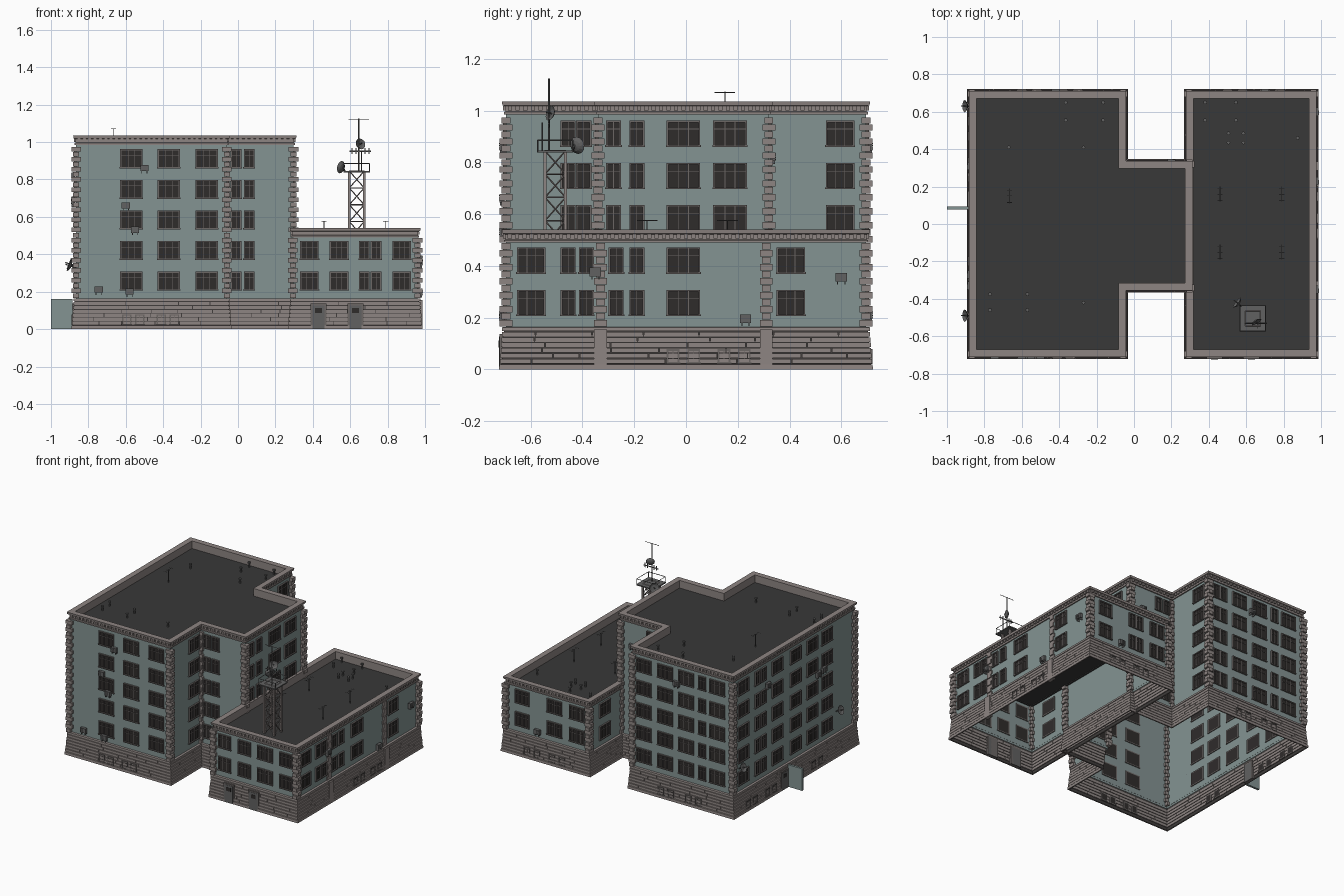
import bpy, bmesh, random
from mathutils import Matrix, Vector

if "Cube" in bpy.data.objects:
    bpy.data.objects.remove(bpy.data.objects["Cube"])

random.seed(4)
COL = {"teal": (.23, .295, .29), "stone": (.27, .235, .225), "roof": (.04, .04, .04),
       "glass": (.028, .025, .024), "frame": (.15, .135, .13), "metal": (.12, .12, .12), "joint": (.05, .045, .043)}
MATS, PARTS = {}, {}
for k, c in COL.items():
    MATS[k] = bpy.data.materials.new(k)
    MATS[k].diffuse_color = (*c, 1)


def part(name, mat):
    return PARTS.setdefault(name, (bmesh.new(), mat))[0]


def cuboid(bm, lo, hi):
    lo, hi = Vector(lo), Vector(hi)
    bmesh.ops.create_cube(bm, size=1, matrix=Matrix.Translation((lo + hi) / 2) @ Matrix.Diagonal((*(hi - lo), 1)))


def fbox(bm, f, u0, u1, z0, z1, d0, d1):
    """Box on a wall face f=(axis, sign, plane): u along wall, d outwards."""
    a, b = sorted((f[2] + f[1] * d0, f[2] + f[1] * d1))
    if f[0] == "y":
        cuboid(bm, (u0, a, z0), (u1, b, z1))
    else:
        cuboid(bm, (a, u0, z0), (b, u1, z1))


def rod(bm, a, b, r, seg=6):
    a, b = Vector(a), Vector(b)
    m = Matrix.Translation((a + b) / 2) @ (b - a).to_track_quat('Z', 'Y').to_matrix().to_4x4()
    bmesh.ops.create_cone(bm, cap_ends=True, segments=seg, radius1=r, radius2=r, depth=(b - a).length, matrix=m)


def dish(bm, c, direction, r):
    """Shallow bowl opening towards direction, with a feed rod."""
    c, d = Vector(c), Vector(direction).normalized()
    m = Matrix.Translation(c) @ d.to_track_quat('Z', 'Y').to_matrix().to_4x4()
    rings = []
    for k, z in ((.2, -.45), (.6, -.33), (1, 0), (.55, -.24)):
        rings.append(bmesh.ops.create_circle(bm, segments=12, radius=r * k, matrix=m @ Matrix.Translation((0, 0, z * r)))["verts"])
    for p, q in zip(rings, rings[1:]):
        for i in range(12):
            bm.faces.new((p[i], p[(i + 1) % 12], q[(i + 1) % 12], q[i]))
    bm.faces.new(rings[0][::-1])
    bm.faces.new(rings[3])
    rod(bm, c - d * r * .3, c + d * r * .6, .003)


def offset(poly, o):
    """Mitred offset of a right-angled counter-clockwise outline."""
    out = []
    for i, p in enumerate(poly):
        p = Vector(p)
        e = [(p - Vector(poly[i - 1])).normalized(), (Vector(poly[(i + 1) % len(poly)]) - p).normalized()]
        out.append(p + o * sum((Vector((t.y, -t.x)) for t in e), Vector((0, 0))))
    return out


def ring(bm, poly, profile):
    """Skin an (offset, z) profile around an outline."""
    n = len(poly)
    loops = [[bm.verts.new((p.x, p.y, z)) for p in offset(poly, o)] for o, z in profile]
    for a, b in zip(loops, loops[1:]):
        for i in range(n):
            j = (i + 1) % n
            bm.faces.new((a[i], a[j], b[j], b[i]))
    return loops


def edges(poly, o=0):
    pts = offset(poly, o)
    for i, p in enumerate(pts):
        q = pts[(i + 1) % len(pts)]
        if abs(p.y - q.y) < 1e-5:
            yield ("y", -1 if q.x > p.x else 1, p.y), min(p.x, q.x), max(p.x, q.x)
        else:
            yield ("x", 1 if q.y > p.y else -1, p.x), min(p.y, q.y), max(p.y, q.y)


TALL = [(-.865, -.695), (-.06, -.695), (-.06, -.34), (.297, -.34), (.297, .32), (-.06, .32), (-.06, .695), (-.865, .695)]
LOW = [(.293, -.695), (.96, -.695), (.96, .695), (.293, .695)]


def quoin(bm, x, y, z0, z1, ax=1, ay=1):
    z, k = z0, 0
    while z < z1 - .01:
        s = .026 if k % 2 else .016
        t = .017 if k % 2 else .025
        cuboid(bm, (x - s * ax, y - t * ay, z), (x + s * ax, y + t * ay, min(z + .024, z1)))
        z, k = z + .027, k + 1


def shell(poly, name, top):
    # walls, flat roof, parapet with moulded cornice and dentils
    ring(part(name + "_walls", "teal"), poly, [(0, .15), (0, top - .04)])
    roof = part(name + "_roof", "roof")
    roof.faces.new([roof.verts.new((p.x, p.y, top - .055)) for p in offset(poly, -.01)])
    cor = part(name + "_cornice", "stone")
    ring(cor, poly, [(0, top - .05), (.008, top - .05), (.008, top - .041), (.003, top - .038), (.003, top - .018),
                     (.014, top - .015), (.016, top), (-.024, top), (-.024, top - .056)])
    for f, a, b in edges(poly):
        n = int((b - a) / .028)
        for i in range(n):
            u = a + (i + .5) * (b - a) / n
            fbox(cor, f, u - .008, u + .008, top - .034, top - .017, 0, .011)
    # battered stone base with coursed blocks over dark joints
    ring(part(name + "_base_backing", "joint"), poly, [(.019, 0), (.008, .158), (0, .158)])
    blocks = part(name + "_base_blocks", "stone")
    ring(blocks, poly, [(.018, 0), (.027, 0), (.026, .019), (.016, .021)])
    ring(blocks, poly, [(.009, .149), (.016, .149), (.015, .163), (-.001, .165)])
    for c in range(6):
        z, o = .023 + c * .021, .0235 - c * .0016
        for f, a, b in edges(poly, o):
            u = a
            while u < b - .005:
                v = min(b, u + random.uniform(.1, .3))
                v = b if b - v < .06 else v
                fbox(blocks, f, u, v - (.004 if v < b else 0), z, z + .0175, -.009, 0)
                u = v
    q = part(name + "_quoins", "stone")
    for x, y in poly:
        quoin(q, x, y, .167, top - .052)


shell(TALL, "tall_block", 1.035)
shell(LOW, "low_block", .54)
# intermediate quoin strips and base piers on the low east wall
for y in (-.33, .31):
    quoin(part("low_block_quoins", "stone"), .96, y, .167, .488, .4, 1)
    fbox(part("base_piers", "stone"), ("x", 1, .96), y - .025, y + .025, 0, .155, 0, .026)

frames, glass = part("window_frames", "frame"), part("window_glass", "glass")


def window(f, u, z, w, h=.088, d=0., bars=1):
    a, b, c, e, t = u - w / 2, u + w / 2, z - h / 2, z + h / 2, .007
    fbox(glass, f, a, b, c, e, d - .006, d + .003)
    for u0, u1, z0, z1 in ((a - t, a, c, e), (b, b + t, c, e), (a - t, b + t, e, e + t), (a - t - .003, b + t + .003, c - t, c)):
        fbox(frames, f, u0, u1, z0, z1, d - .006, d + .011)
    n = 3 if w > .07 else 2
    for i in range(1, n):
        m = a + w * i / n
        fbox(frames, f, m - .0013, m + .0013, c, e, d, d + .006)
    if bars:
        fbox(frames, f, a, b, z + .017, z + .0195, d, d + .006)


FRONT, BACK, WEST = ("y", -1, -.695), ("y", 1, .695), ("x", -1, -.865)
EAST, LOWEAST, LOWWEST = ("x", 1, -.06), ("x", 1, .96), ("x", -1, .293)
NECK_S, NECK_N, NECK_E = ("y", -1, -.34), ("y", 1, .32), ("x", 1, .297)
ROWS = [.257 + .1635 * i for i in range(5)]
W, N = .106, .044      # wide and narrow windows
LAYOUT = [
    (FRONT, ROWS, W, (-.57, -.37, -.168)), (NECK_S, ROWS, N, (-.01, .06)), (NECK_N, ROWS, N, (-.01, .06)),
    (NECK_E, ROWS[2:], N, (-.28, -.19)), (NECK_E, ROWS[2:], W + .01, (-.01, .17)),
    (EAST, ROWS, N, (-.455, -.395)), (EAST, ROWS, W - .01, (.595,)),
    (BACK, ROWS, W, (-.32, -.49, -.74)), (BACK, ROWS, N, (-.18, -.12, -.62)),
    (WEST, ROWS, W, (.58, .19, -.02, -.21, -.38)), (WEST, ROWS, N, (.42, .35)),
    (FRONT, ROWS[:2], .085, (.382, .54, .875)), (FRONT, ROWS[:2], N, (.675, .738)),
    (LOWEAST, ROWS[:2], W - .01, (-.598, .405)), (LOWEAST, ROWS[:2], N, (-.455, -.385, -.27, -.19)),
    (LOWEAST, ROWS[:2], W + .01, (-.01,)),
    (BACK, ROWS[:2], W - .01, (.83,)), (BACK, ROWS[:2], N, (.6, .54, .42, .36)), (LOWWEST, ROWS[:2], W, (-.52, .52))]
for f, rows, w, us in LAYOUT:
    for z in rows:
        for u in us:
            window(f, u, z, w)
# small basement windows
for f, us in ((FRONT, (-.595, -.525, -.41, -.34)), (LOWEAST, (-.05, .03, .147, .225)), (BACK, (-.3, -.38, -.52, -.6)),
              (BACK, (.5, .58, .7, .78)), (WEST, (.55, .47, .33, .25, -.2, -.28))):
    for u in us:
        window(f, u, .05, .036, .044, .015, 0)
# entrance doors, open door leaf
doors = part("doors", "frame")
for f, u in ((FRONT, .43), (FRONT, .628), (WEST, .135)):
    fbox(doors, f, u - .042, u + .042, 0, .137, 0, .026)
    fbox(part("door_leaves", "metal"), f, u - .033, u + .033, 0, .127, 0, .0275)
    fbox(glass, f, u - .018, u + .018, .085, .112, .02, .029)
cuboid(part("open_door_leaf", "teal"), (-1, .077, 0), (-.885, .093, .16))

# air conditioners on brackets
ac = part("air_conditioners", "metal")
for f, u, z in [(FRONT, -.745, .21), (FRONT, -.58, .2), (FRONT, -.6, .66), (FRONT, -.55, .53), (FRONT, -.5, .86),
                (LOWEAST, -.35, .375), (LOWEAST, .6, .355), (LOWEAST, .23, .195), (NECK_N, .2, .82), (WEST, .31, .82),
                (WEST, -.27, .68), (WEST, -.33, .69), (BACK, .7, .21), (BACK, -.42, .86)]:
    fbox(ac, f, u - .022, u + .022, z - .015, z + .018, .006, .026)
    for s in (-.014, .014):
        fbox(ac, f, u + s - .002, u + s + .002, z - .027, z - .014, 0, .024)
    for i in range(4):
        fbox(ac, f, u - .018, u + .006, z - .01 + i * .007, z - .007 + i * .007, .02, .028)

# wall dishes on the west side
wd = part("wall_dishes", "metal")
for y, z in ((.63, .35), (-.49, .34)):
    rod(wd, (-.865, y, z - .02), (-.895, y, z), .004)
    dish(wd, (-.905, y, z), (-1, 0, .4), .033)

# lattice tower with platform and railing
tw = part("lattice_tower", "stone")
cx, cy, h = .635, -.505, .04
corners = [(cx - h, cy - h), (cx + h, cy - h), (cx + h, cy + h), (cx - h, cy + h)]
for i, p in enumerate(corners):
    q = corners[(i + 1) % 4]
    cuboid(tw, (p[0] - .006, p[1] - .006, .48), (p[0] + .006, p[1] + .006, .845))
    for k in range(4):
        z0, z1 = .485 + k * .09, .575 + k * .09
        rod(tw, (*p, z0), (*q, z1), .003, 4)
        rod(tw, (*q, z0), (*p, z1), .003, 4)
        rod(tw, (*p, z1), (*q, z1), .003, 4)
pf = part("tower_platform", "metal")
cuboid(pf, (cx - .07, cy - .07, .838), (cx + .07, cy + .07, .846))
rails = [(cx + sx * .068, cy + sy * .068) for sx, sy in ((-1, -1), (1, -1), (1, 1), (-1, 1))]
for i, p in enumerate(rails):
    rod(pf, (*p, .84), (*p, .886), .0025, 4)
    rod(pf, (*p, .885), (*rails[(i + 1) % 4], .885), .0025, 4)
# tower masts, cross arms and dishes
ms = part("tower_masts", "metal")
rod(ms, (.645, -.53, .84), (.645, -.53, 1.125), .004)
rod(ms, (.66, -.555, .84), (.66, -.555, .955), .003)
rod(ms, (.595, -.53, .95), (.71, -.53, .95), .004)
rod(ms, (.59, -.53, 1.122), (.7, -.53, 1.122), .002)
for x in (.61, .63, .68, .7):
    rod(ms, (x, -.53, .935), (x, -.53, .968), .003)
rod(ms, (.575, -.44, .84), (.56, -.43, .868), .004)
dish(ms, (.55, -.42, .866), (-.8, .6, .2), .034)
dish(ms, (.655, -.525, .99), (.5, -.8, .25), .03)

# roof aerials and vent pipes
aer = part("roof_aerials", "metal")
for x, y, z in ((-.665, .15, .98), (.46, .16, .485), (.79, .16, .485), (.46, -.15, .485), (.79, -.15, .485)):
    rod(aer, (x, y, z), (x, y, z + .093), .0022)
    rod(aer, (x, y - .04, z + .09), (x, y + .04, z + .09), .0016, 4)
    for dy in (-.035, 0, .03):
        rod(aer, (x - .014, y + dy, z + .09), (x + .014, y + dy, z + .09), .0014, 4)
vents = part("roof_vents", "metal")
spots = [(x, y, .978) for xs, ys in (((-.365, -.165), (.65, .555)), ((-.77, -.57), (-.375, -.46))) for x in xs for y in ys]
spots += [(x, y, .483) for xs, ys in (((.38, .545), (.65, .555)), ((.505, .585), (.485, .435))) for x in xs for y in ys]
spots += [(-.67, .41, .978), (-.27, .41, .978), (-.27, -.42, .978), (.875, .46, .483)]
for x, y, z in spots:
    rod(vents, (x, y, z), (x, y, z + .03), .006, 8)
    rod(vents, (x, y, z + .03), (x, y, z + .038), .01, 8)

for name, (bm, mat) in PARTS.items():
    me = bpy.data.meshes.new(name)
    bm.to_mesh(me)
    bm.free()
    me.materials.append(MATS[mat])
    bpy.context.collection.objects.link(bpy.data.objects.new(name, me))

for m in bpy.data.materials:
    if m.users and not m.is_grease_pencil:
        m.use_nodes = True
        m.node_tree.nodes["Principled BSDF"].inputs["Base Color"].default_value = m.diffuse_color
